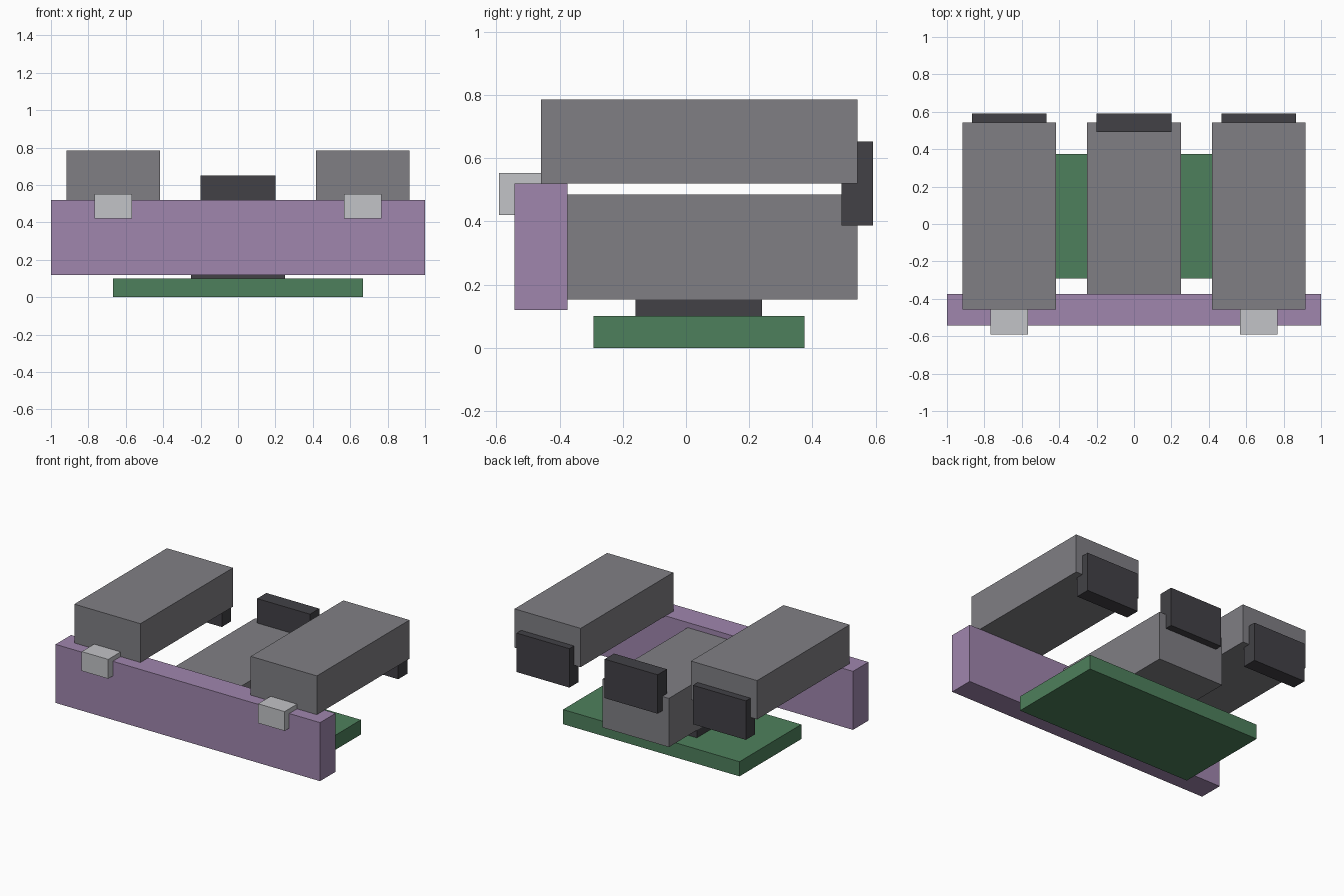
import bpy
from mathutils import Vector

cube = bpy.data.objects.get("Cube")
if cube:
    bpy.data.objects.remove(cube, do_unlink=True)


def material(name, rgb):
    mat = bpy.data.materials.new(name)
    mat.use_nodes = True
    color = (*rgb, 1)
    mat.diffuse_color = color
    mat.node_tree.nodes["Principled BSDF"].inputs["Base Color"].default_value = color
    return mat


purple = material("purple", (0.35, 0.24, 0.42))
grey = material("mid grey", (0.216, 0.212, 0.231))
green = material("green", (0.076, 0.216, 0.107))
dark = material("dark grey", (0.054, 0.053, 0.061))
light = material("light grey", (0.54, 0.546, 0.571))


def box(name, mat, low, high):
    """Flat-shaded box between two opposite corners."""
    low, high = Vector(low), Vector(high)
    bpy.ops.mesh.primitive_cube_add(size=1, location=(low + high) / 2)
    obj = bpy.context.object
    obj.name = name
    obj.data.name = name
    for v in obj.data.vertices:
        v.co *= high - low
    obj.data.materials.append(mat)
    return obj


# Base and the spacer that carries the central block
box("base_plate", green, (-0.667, -0.292, 0), (0.667, 0.375, 0.1))
box("base_spacer", dark, (-0.25, -0.16, 0.1), (0.25, 0.24, 0.152))
box("central_block", grey, (-0.25, -0.375, 0.152), (0.25, 0.542, 0.485))

# Wide front panel
box("front_panel", purple, (-1, -0.542, 0.12), (1, -0.375, 0.52))

# Rear pad of the central block
box("central_rear_pad", dark, (-0.2, 0.492, 0.386), (0.2, 0.592, 0.652))

# Upper side blocks, each with a rear pad and a front lug
for side, x in (("left", 0.667), ("right", -0.667)):
    box(side + "_block", grey, (x - 0.25, -0.458, 0.52), (x + 0.25, 0.542, 0.785))
    box(side + "_rear_pad", dark, (x - 0.2, 0.492, 0.386), (x + 0.2, 0.592, 0.652))
    box(side + "_front_lug", light, (x - 0.1, -0.592, 0.42), (x + 0.1, -0.458, 0.552))
